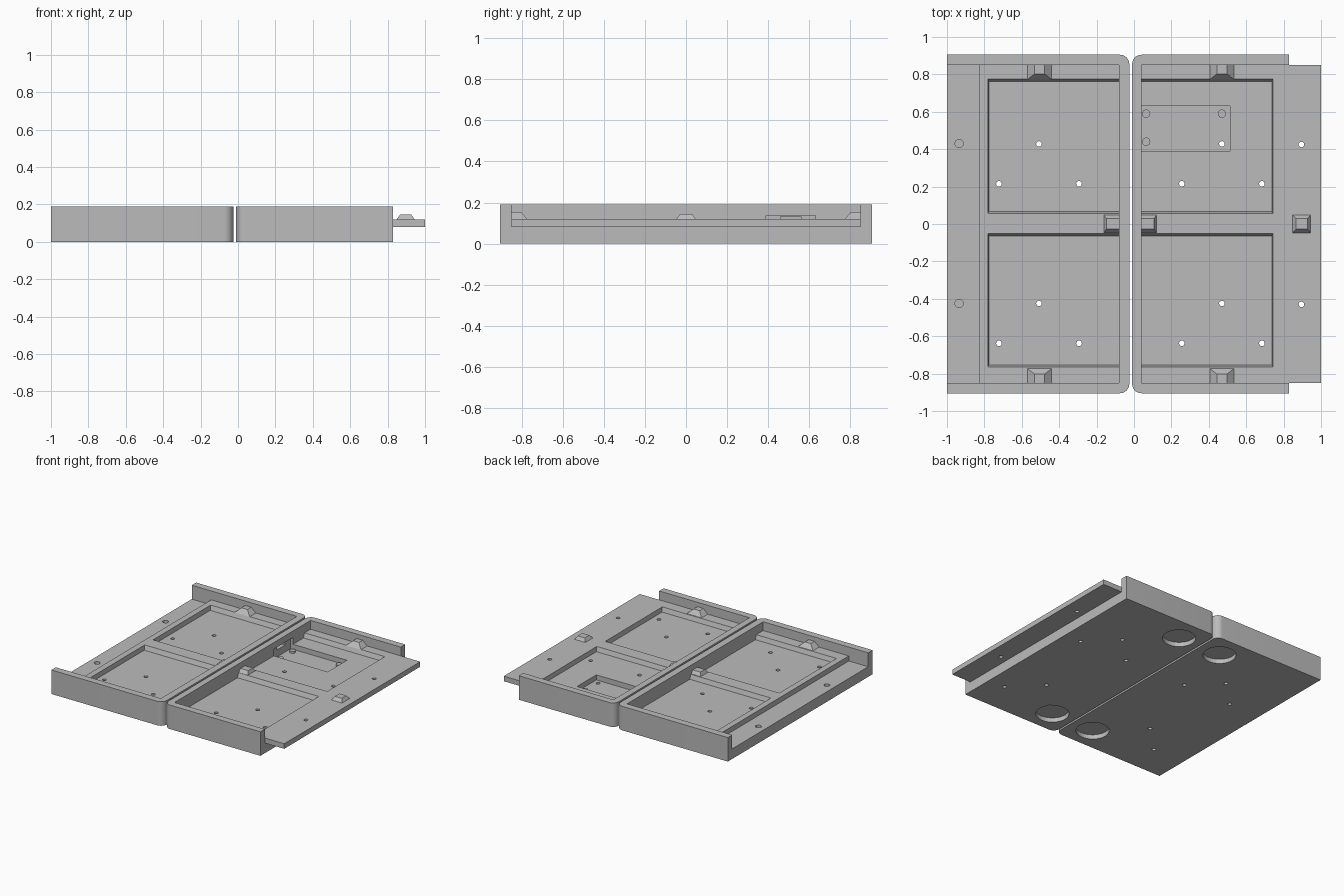
import bpy, bmesh, math

if "Cube" in bpy.data.objects:
    bpy.data.objects.remove(bpy.data.objects["Cube"])

WALL_TOP, FLOOR, LAP, POCKET, RECESS = 0.19, 0.12, 0.08, 0.085, 0.045

grey = bpy.data.materials.new("plain grey")
grey.diffuse_color = (0.5, 0.5, 0.5, 1)
grey.use_nodes = True
grey.node_tree.nodes["Principled BSDF"].inputs["Base Color"].default_value = grey.diffuse_color


def make(name, bm):
    bmesh.ops.recalc_face_normals(bm, faces=bm.faces)
    mesh = bpy.data.meshes.new(name)
    bm.to_mesh(mesh)
    bm.free()
    mesh.materials.append(grey)
    obj = bpy.data.objects.new(name, mesh)
    bpy.context.collection.objects.link(obj)
    return obj


def frustum(name, low, high, z0, z1):
    """Solid between two rectangles (x0, x1, y0, y1) at heights z0 and z1."""
    bm = bmesh.new()
    rings = []
    for (x0, x1, y0, y1), z in ((low, z0), (high, z1)):
        rings.append([bm.verts.new((x, y, z)) for x, y in
                      ((x0, y0), (x1, y0), (x1, y1), (x0, y1))])
    a, b = rings
    bm.faces.new(a[::-1])
    bm.faces.new(b)
    for i in range(4):
        j = (i + 1) % 4
        bm.faces.new((a[i], a[j], b[j], b[i]))
    return make(name, bm)


def box(name, x0, x1, y0, y1, z0, z1):
    return frustum(name, (x0, x1, y0, y1), (x0, x1, y0, y1), z0, z1)


def cylinder(name, x, y, r, z0, z1, sides=24):
    bm = bmesh.new()
    bmesh.ops.create_cone(bm, cap_ends=True, segments=sides, radius1=r, radius2=r, depth=z1 - z0)
    bmesh.ops.translate(bm, vec=(x, y, (z0 + z1) / 2), verts=bm.verts)
    return make(name, bm)


def rounded_block(name, x0, x1, round_x):
    """Tray block with its two upright corners at round_x rounded off."""
    obj = box(name, x0, x1, -0.905, 0.905, 0, WALL_TOP)
    bm = bmesh.new()
    bm.from_mesh(obj.data)
    edges = [e for e in bm.edges if all(abs(v.co.x - round_x) < 1e-4 for v in e.verts)
             and abs(e.verts[0].co.z - e.verts[1].co.z) > 0.1]
    bmesh.ops.bevel(bm, geom=edges, offset=0.05, segments=8, profile=0.5, affect='EDGES')
    bm.to_mesh(obj.data)
    bm.free()
    return obj


def combine(obj, others, operation):
    """Apply the helpers to the object one after another, then remove them."""
    for other in others:
        other.hide_render = True
        mod = obj.modifiers.new(other.name, 'BOOLEAN')
        mod.operation = operation
        mod.solver = 'EXACT'
        mod.object = other
    graph = bpy.context.evaluated_depsgraph_get()
    mesh = bpy.data.meshes.new_from_object(obj.evaluated_get(graph))
    obj.modifiers.clear()
    obj.data = mesh
    for other in others:
        bpy.data.objects.remove(other)


def pockets(x0, x1, slope0, slope1):
    """Two shallow pockets with sloping sides."""
    return [frustum("pocket_cutter",
                    (x0 + slope0, x1 - slope1, y0 + 0.012, y1 - 0.014),
                    (x0, x1, y0, y1), POCKET, FLOOR + 0.001)
            for y0, y1 in ((0.055, 0.775), (-0.765, -0.05))]


def screw_holes(cx):
    """Triangle of through holes in each pocket."""
    return [cylinder("screw_cutter", cx + dx, y + shift, 0.015, -0.05, 0.15, 16)
            for shift in (0, -0.853)
            for dx, y in ((0, 0.428), (-0.214, 0.215), (0.214, 0.215))]


def foot_recesses(cx):
    return [cylinder("foot_cutter", cx, y, 0.12, -0.05, 0.035, 40) for y in (-0.715, 0.71)]


# Left tray with a stepped-down lap on its open side
left_tray = rounded_block("left_tray", -1.0, -0.025, -0.025)
combine(left_tray, [
    box("interior_cutter", -1.1, -0.08, -0.85, 0.85, FLOOR, 0.3),
    box("lap_cutter", -1.1, -0.83, -0.85, 0.85, LAP, 0.25),
    *pockets(-0.782, -0.08, 0.006, 0),
    *screw_holes(-0.508),
    *foot_recesses(-0.21),
    *[cylinder("lap_hole_cutter", -0.935, y, 0.022, 0.045, 0.15) for y in (0.43, -0.425)],
], 'DIFFERENCE')

# Right tray with a tongue that fits the lap
right_tray = rounded_block("right_tray", -0.01, 0.83, -0.01)
combine(right_tray, [box("interior_cutter", 0.04, 1.1, -0.85, 0.85, FLOOR, 0.3)], 'DIFFERENCE')
combine(right_tray, [box("tongue", 0.78, 1.0, -0.85, 0.85, LAP, FLOOR)], 'UNION')
combine(right_tray, [
    *pockets(0.04, 0.743, 0, 0.006),
    *screw_holes(0.47),
    *foot_recesses(0.17),
    *[cylinder("tongue_hole_cutter", 0.895, y, 0.015, 0.02, 0.2, 16) for y in (0.425, -0.43)],
    # circuit board recess, its slot in the wall, and the plug opening
    box("board_cutter", 0.02, 0.512, 0.39, 0.63, RECESS, 0.1),
    box("slot_cutter", 0.02, 0.05, 0.39, 0.63, 0.06, 0.138),
    box("plug_cutter", -0.05, 0.03, 0.46, 0.56, 0.1, 0.133),
], 'DIFFERENCE')

# Pegs in the corners of the board recess
for i, (x, y) in enumerate(((0.065, 0.59), (0.47, 0.59), (0.065, 0.44))):
    cylinder(f"board_peg_{i}", x, y, 0.022, RECESS - 0.002, 0.06)

# Sloped clips against the end walls
for cx in (-0.505, 0.47):
    for s in (-1, 1):
        ys = lambda inner: sorted((s * inner, s * 0.855))
        frustum("end_clip", (cx - 0.066, cx + 0.066, *ys(0.772)),
                (cx - 0.026, cx + 0.026, *ys(0.803)), FLOOR - 0.001, 0.155)

# Sloped clips on the middle divider
for name, low, high in (("left_middle_clip", (-0.162, -0.075), (-0.148, -0.075)),
                        ("right_middle_clip", (0.035, 0.12), (0.035, 0.108)),
                        ("tongue_clip", (0.848, 0.945), (0.866, 0.927))):
    frustum(name, (*low, -0.048, 0.048), (*high, -0.027, 0.03), FLOOR - 0.001, 0.145)

# Smooth the rounded corners and holes, keep edges sharp
for obj in bpy.context.collection.objects:
    obj.select_set(True)
    bpy.context.view_layer.objects.active = obj
bpy.ops.object.shade_smooth_by_angle(angle=math.radians(30))
